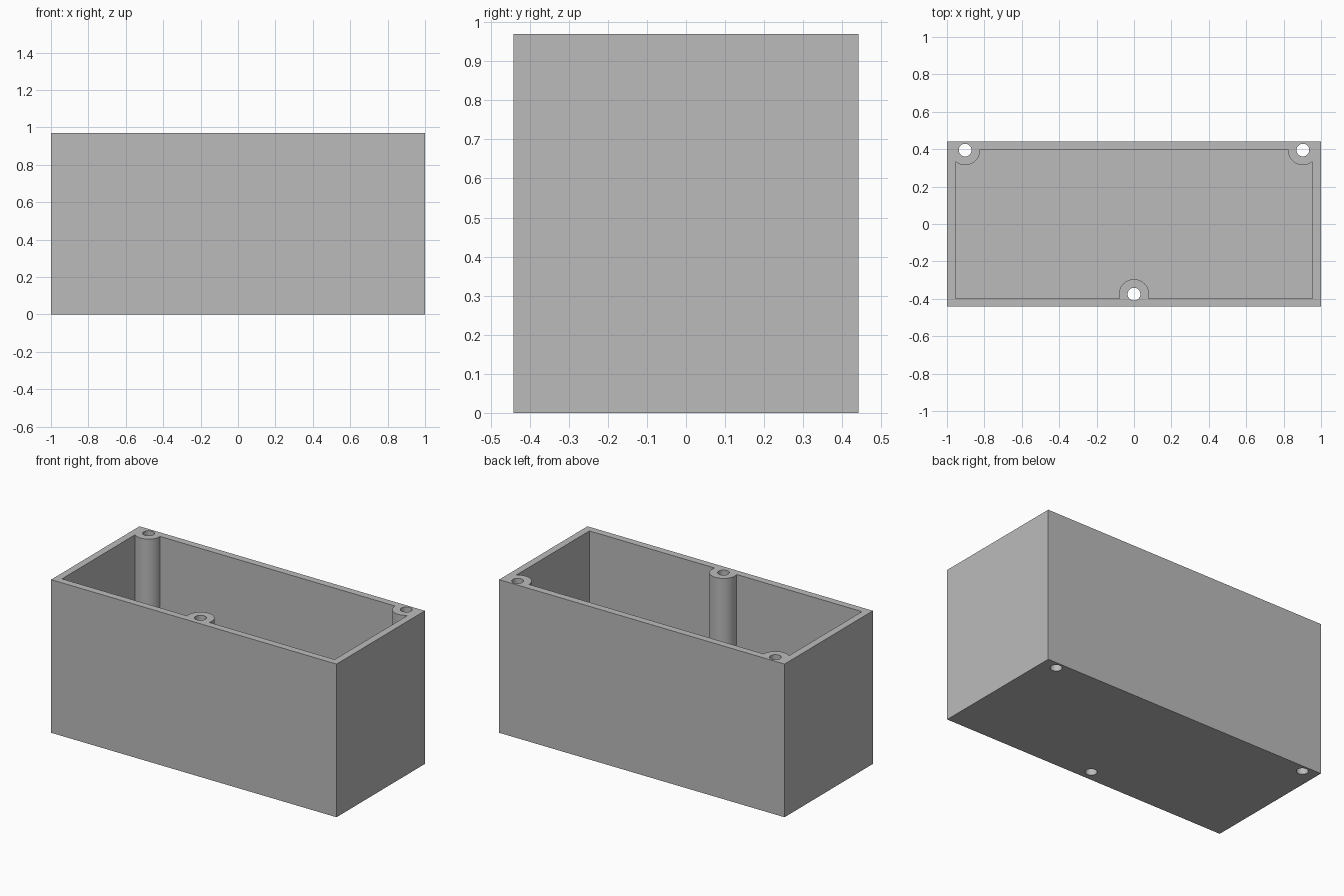
import bpy

default = bpy.data.objects.get("Cube")
if default:
    bpy.data.objects.remove(default, do_unlink=True)

HALF_X, HALF_Y, HEIGHT = 1.0, 0.442, 0.97
WALL = 0.045
POST_R, HOLE_R = 0.08, 0.034
POSTS = [(-0.903, 0.395), (0.903, 0.395), (0, -0.375)]

grey = bpy.data.materials.new("plain grey")
grey.use_nodes = True
grey.diffuse_color = (0.5, 0.5, 0.5, 1)
grey.node_tree.nodes["Principled BSDF"].inputs["Base Color"].default_value = (0.5, 0.5, 0.5, 1)


def block(name, half_x, half_y, z0, z1):
    bpy.ops.mesh.primitive_cube_add(size=1, location=(0, 0, (z0 + z1) / 2))
    ob = bpy.context.object
    ob.name = name
    ob.scale = (2 * half_x, 2 * half_y, z1 - z0)
    bpy.ops.object.transform_apply(location=True, scale=True)
    ob.data.materials.append(grey)
    return ob


def rod(name, x, y, radius):
    bpy.ops.mesh.primitive_cylinder_add(vertices=64, radius=radius, depth=3, location=(x, y, 0.5))
    ob = bpy.context.object
    ob.name = name
    ob.data.materials.append(grey)
    return ob


def cut(target, cutter):
    mod = target.modifiers.new("cut", 'BOOLEAN')
    mod.operation = 'DIFFERENCE'
    mod.solver = 'EXACT'
    mod.object = cutter
    bpy.context.view_layer.objects.active = target
    bpy.ops.object.modifier_apply(modifier=mod.name)
    bpy.data.objects.remove(cutter, do_unlink=True)


# Open box, with a cavity that leaves the screw posts standing
box = block("open_box", HALF_X, HALF_Y, 0, HEIGHT)
cavity = block("cavity", HALF_X - WALL, HALF_Y - WALL, WALL, HEIGHT + 0.2)
for x, y in POSTS:
    cut(cavity, rod("post", x, y, POST_R))
cut(box, cavity)

# Screw holes through the posts and floor
for x, y in POSTS:
    cut(box, rod("screw_hole", x, y, HOLE_R))

# Rounded posts and holes, sharp box edges
bpy.ops.object.select_all(action='DESELECT')
box.select_set(True)
bpy.context.view_layer.objects.active = box
bpy.ops.object.shade_smooth_by_angle()
